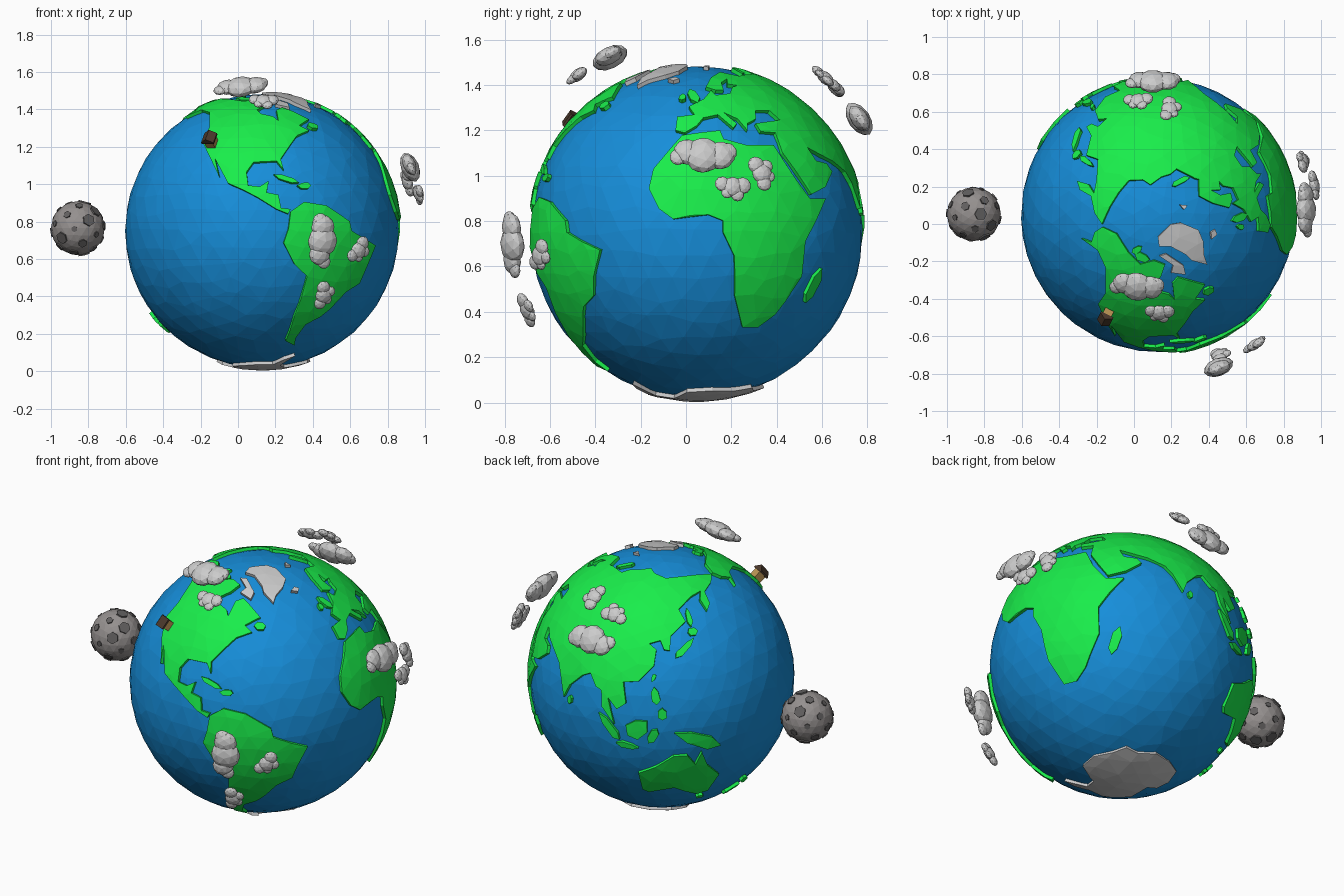
import bpy, bmesh, math, random
from mathutils import Vector, Matrix
from mathutils.geometry import delaunay_2d_cdt

if "Cube" in bpy.data.objects:
    bpy.data.objects.remove(bpy.data.objects["Cube"])

random.seed(4)
C = Vector((0.128, 0.047, 0.75))          # globe centre
R_SEA, R_LAND, R_BASE = 0.732, 0.748, 0.715


def material(name, *rgb):
    m = bpy.data.materials.new(name)
    m.diffuse_color = (*rgb, 1)
    m.use_nodes = True
    m.node_tree.nodes["Principled BSDF"].inputs["Base Color"].default_value = m.diffuse_color
    return m


GREEN = material("grass", 0.01, 0.85, 0.07)
BLUE = material("water", 0.008, 0.27, 0.70)
ROCK = material("moon_rock", 0.30, 0.28, 0.275)
DARK = material("crater_rock", 0.12, 0.115, 0.115)
ROOF = material("dark_wood", 0.07, 0.04, 0.025)
WOOD = material("light_wood", 0.50, 0.30, 0.09)


def finish(name, bm, mat=None):
    me = bpy.data.meshes.new(name)
    bm.to_mesh(me)
    bm.free()
    ob = bpy.data.objects.new(name, me)
    bpy.context.collection.objects.link(ob)
    if mat:
        me.materials.append(mat)
    return ob


def direction(lon, lat):
    a, b = math.radians(lon), math.radians(lat)
    return Vector((math.cos(b) * math.cos(a), math.cos(b) * math.sin(a), math.sin(b)))


def frame(n):
    e = Vector((0, 0, 1)).cross(n)
    e = e.normalized() if e.length > 1e-3 else Vector((1, 0, 0))
    return e, n.cross(e)


def add_patch(bm, outline):
    """Raised patch on the globe from a (lon, lat) coastline."""
    dirs = [direction(*p) for p in outline]
    c = sum(dirs, Vector()).normalized()
    e, n = frame(c)

    def flat(d):
        t = Vector((d.dot(e), d.dot(n)))
        return t.normalized() * math.acos(max(-1, min(1, d.dot(c)))) if t.length else t

    def ball(p):
        r = p.length
        t = (e * p.x + n * p.y) / r if r else e
        return c * math.cos(r) + t * math.sin(r)

    pts, flats = [], [flat(d) for d in dirs]
    for a, b in zip(flats, flats[1:] + flats[:1]):
        k = max(1, round((b - a).length / 0.16))
        pts += [a.lerp(b, i / k) for i in range(k)]
    edges = [(i, (i + 1) % len(pts)) for i in range(len(pts))]
    x0, x1 = min(p.x for p in pts), max(p.x for p in pts)
    y0, y1 = min(p.y for p in pts), max(p.y for p in pts)
    s = 0.13
    for j in range(int((y1 - y0) / s) + 1):
        for i in range(int((x1 - x0) / s) + 1):
            pts.append(Vector((x0 + s * (i + 0.5 * (j % 2) + random.uniform(0.1, 0.5)),
                               y0 + s * (j + random.uniform(0.3, 0.7)))))
    out = delaunay_2d_cdt(pts, edges, [], 1, 1e-5)
    used = sorted({i for f in out[2] for i in f})
    tops = {i: bm.verts.new(C + ball(out[0][i]) * R_LAND) for i in used}
    faces = [bm.faces.new([tops[i] for i in f]) for f in out[2]]
    low = {}
    for ed in {ed for f in faces for ed in f.edges if ed.is_boundary}:
        lp = ed.link_loops[0]
        a, b = lp.vert, lp.link_loop_next.vert
        for v in (a, b):
            if v not in low:
                low[v] = bm.verts.new(C + (v.co - C) * (R_BASE / R_LAND))
        bm.faces.new((b, a, low[a], low[b]))


def land(name, outlines, mat=None):
    bm = bmesh.new()
    for o in outlines:
        add_patch(bm, o)
    return finish(name, bm, mat)


# ocean: irregular faceted ball
bm = bmesh.new()
bmesh.ops.create_icosphere(bm, subdivisions=4, radius=1)
for v in bm.verts:
    v.co = C + (v.co + Vector([random.uniform(-0.03, 0.03) for _ in range(3)])).normalized() * R_SEA
finish("ocean", bm, BLUE)

# continents
land("north_america", [[
    (-168, 66), (-156, 71), (-128, 70), (-110, 68), (-95, 71), (-82, 69), (-87, 64), (-94, 60),
    (-91, 57), (-82, 55), (-79, 52), (-78, 60), (-72, 62), (-65, 59), (-56, 53), (-66, 49),
    (-61, 46), (-70, 43), (-76, 37), (-81, 31), (-80, 26), (-83, 30), (-94, 29.5), (-97, 25),
    (-96, 19), (-91, 18.5), (-87, 21), (-88, 16), (-83, 15), (-82, 9.5), (-78, 9), (-79, 7),
    (-84, 9), (-92, 14), (-105, 20), (-113, 31), (-109.5, 23), (-117, 33), (-124, 40),
    (-124, 48), (-135, 58), (-150, 60), (-163, 55), (-158, 59), (-165, 62)]], GREEN)
land("south_america", [[
    (-78, 8), (-72, 12), (-62, 10.5), (-51, 4), (-50, 0), (-35, -6), (-39, -15), (-41, -22),
    (-48, -26), (-54, -34), (-58, -38), (-65, -42), (-68, -50), (-66, -55), (-74, -52),
    (-73, -38), (-70, -19), (-76, -14), (-81, -5), (-79, 1)]], GREEN)
land("africa", [[
    (-6, 35), (10, 37), (11, 33.5), (20, 31), (32, 31), (37, 20), (43, 11.5), (51, 11.5),
    (40, -3), (40, -15), (35, -24), (32, -29), (26, -34), (19, -34), (14, -22), (13, -8),
    (9, 0), (9, 4), (4, 6), (-8, 4.5), (-13, 8), (-17, 15), (-16, 22), (-10, 30)]], GREEN)
north_coast = [
    (-9, 37), (-9, 43), (-1, 44), (-4, 48), (4, 52), (9, 57), (11, 54), (20, 55), (24, 59),
    (29, 60), (22, 61), (25, 65), (18, 62), (17, 57), (12, 57), (6, 59), (12, 66), (25, 71),
    (41, 67), (45, 68), (68, 69), (73, 72), (85, 74), (104, 77), (113, 74), (130, 71),
    (150, 71), (170, 69.5), (189, 66), (178, 63), (164, 60), (162, 54), (157, 51), (156, 57),
    (161, 61), (150, 59.5), (137, 54), (140, 48), (130, 42)]
south_coast = [
    (129, 35.5), (126, 36), (124, 40), (118, 38.5), (122, 36), (121, 29), (114, 22), (107, 21),
    (109, 12), (105, 9), (100.5, 13.5), (104, 2), (98, 9), (97, 16), (94, 17), (90, 22),
    (86, 20), (80, 14), (77.5, 8), (73, 17), (70, 21), (62, 25), (56, 27), (49, 30), (51, 25),
    (57, 24), (59, 21), (52, 15.5), (44, 13), (39, 21), (35, 28), (35, 36), (28, 36.5),
    (27, 40), (41, 41.5), (38, 46), (30, 46), (28, 42), (23, 40), (22, 37), (19, 42), (13, 45),
    (18, 40), (16, 38), (10, 44), (3, 42.5), (0, 39), (-5, 36)]
land("eurasia", [north_coast + south_coast], GREEN)
land("australia", [[
    (114, -22), (122, -18), (130, -12), (136, -12), (140, -17.5), (142.5, -11), (146, -19),
    (153, -26), (150, -37), (144, -38.5), (137, -35), (131, -31.5), (118, -35), (115, -33)]], GREEN)

# polar ice
land("greenland_ice", [
    [(-45, 60), (-53, 66), (-55, 70), (-68, 76), (-88, 77), (-90, 81), (-70, 83), (-35, 83.5),
     (-18, 80), (-20, 72), (-30, 68), (-41, 64)],
    [(-65, 62), (-77, 65), (-73, 68), (-88, 73), (-78, 73.5), (-63, 66)],
    [(-24, 65), (-18, 63.5), (-14, 65), (-18, 66.5)], [(12, 79), (18, 77), (26, 80)]])
land("antarctic_ice", [[
    (-58, -63.5), (-62, -74), (-40, -78), (-28, -76), (-10, -70.5), (15, -69), (40, -69), (55, -66.5),
    (70, -69), (90, -66.5), (115, -66.5), (135, -66), (155, -69), (168, -73), (165, -78),
    (195, -78), (215, -75), (245, -74), (260, -73), (285, -73), (294, -67)]])

# islands: lon, lat, length, width, angle of the long side from east
islands = [
    (47, -19, 14, 5, 72), (102, 0, 16, 4, -48), (110, -7.5, 10, 3, -8), (114, 1, 11, 9, 40),
    (141, -5, 21, 7, -22), (121, -2, 8, 4, 60), (122, 16, 8, 4, 100), (125, 8, 6, 5, 90),
    (137, 36, 14, 3.5, 42), (143, 43, 5, 4, 0), (143, 50, 9, 2.5, 90), (121, 24, 4, 2, 70),
    (170, -44, 10, 3, 45), (176, -38.5, 8, 4, 130), (-2, 54, 9, 4, 110), (-8, 53, 4, 3, 90),
    (-79, 22, 11, 2.5, -20), (-71, 19, 6, 3, 0), (-110, 71, 7, 4, 0), (-121, 73, 5, 3, 60),
    (57, 73, 10, 2.5, 60), (147, -42, 4, 3, 0), (81, 7.5, 4, 2.5, 90), (-56, 49, 5, 4, 0)]
shapes = []
for lon, lat, length, width, ang in islands:
    a, pts = math.radians(ang), []
    for k in range(6):
        t, w = k * math.pi / 3, random.uniform(0.8, 1.1) / 2
        u, v = length * w * math.cos(t), width * w * math.sin(t)
        pts.append((lon + (u * math.cos(a) - v * math.sin(a)) / math.cos(math.radians(lat)),
                    lat + u * math.sin(a) + v * math.cos(a)))
    shapes.append(pts)
land("islands", shapes, GREEN)

# clouds: flattened puffs lying parallel to the ground (along, across, radius)
BIG = [(0, 0, .083), (-.07, .015, .06), (.075, 0, .066), (-.11, -.01, .038), (.105, .015, .045)]
SMALL = [(0, 0, .046), (-.045, .012, .034), (.045, .008, .038), (.022, -.034, .03), (-.025, -.026, .026)]


def cloud(name, centre, along, puffs):
    n = (Vector(centre) - C).normalized()
    u = Vector(along)
    u = (u - n * u.dot(n)).normalized()
    v = n.cross(u)
    rot = Matrix((u, v, n)).transposed().to_4x4()
    bm = bmesh.new()
    for a, b, r in puffs:
        m = Matrix.Translation(Vector(centre) + u * a + v * b) @ rot @ Matrix.Diagonal((r, r, r * 0.58, 1))
        bmesh.ops.create_icosphere(bm, subdivisions=2, radius=1, matrix=m)
    finish(name, bm)


cloud("cloud_north", (0.015, -0.335, 1.52), (1, 0, 0), BIG)
cloud("cloud_north_small", (0.135, -0.475, 1.445), (1, 0, 0), SMALL)
cloud("cloud_south", (0.452, -0.765, 0.695), (0, 0, 1), BIG)
cloud("cloud_south_small_a", (0.645, -0.645, 0.645), (1, 0, 0.9), SMALL)
cloud("cloud_south_small_b", (0.457, -0.70, 0.405), (0, 0, 1), SMALL)
cloud("cloud_east", (0.92, 0.075, 1.09), (0, 1, 0), BIG)
cloud("cloud_east_small_a", (0.905, 0.335, 1.01), (0, -0.4, 1), SMALL)
cloud("cloud_east_small_b", (0.965, 0.205, 0.95), (0, 1, 0), SMALL)
cloud("cloud_back", (0.10, 0.763, 1.25), (1, 0, 0), BIG)
cloud("cloud_back_small_a", (0.02, 0.66, 1.385), (1, 0, 0), SMALL)
cloud("cloud_back_small_b", (0.19, 0.615, 1.43), (0.2, 1, -0.7), SMALL)

# moon with hexagonal craters
M = Vector((-0.856, 0.053, 0.765))
bm = bmesh.new()
bmesh.ops.create_icosphere(bm, subdivisions=3, radius=0.144, matrix=Matrix.Translation(M))
finish("moon", bm, ROCK)
bm = bmesh.new()
for i in range(30):
    z = 1 - (2 * i + 1) / 30
    d = direction(i * 137.5, math.degrees(math.asin(z)))
    r = random.choice((0.017, 0.021, 0.025, 0.034))
    m = Matrix.Translation(M + d * 0.137) @ d.to_track_quat('Z', 'Y').to_matrix().to_4x4()
    bmesh.ops.create_cone(bm, cap_ends=True, segments=6, radius1=r, radius2=r, depth=0.02, matrix=m)
finish("moon_craters", bm, DARK)

# little cabin standing on the land
d = Vector((-0.283, -0.555, 0.498)).normalized()
e, n = frame(d)
base = Matrix.Translation(C + d * 0.74) @ Matrix((e, n, d)).transposed().to_4x4()
bm = bmesh.new()
bmesh.ops.create_cube(bm, size=1, matrix=base @ Matrix.Translation((0, 0, 0.027)) @ Matrix.Diagonal((0.05, 0.054, 0.054, 1)))
finish("cabin_walls", bm, WOOD)
bm = bmesh.new()
prof = [(-0.037, 0.048), (0.037, 0.048), (0.037, 0.058), (0, 0.085), (-0.037, 0.058)]
f = bm.faces.new([bm.verts.new(base @ Vector((x, -0.034, z))) for x, z in prof])
ex = bmesh.ops.extrude_face_region(bm, geom=[f], use_keep_orig=True)
bmesh.ops.translate(bm, verts=[g for g in ex["geom"] if isinstance(g, bmesh.types.BMVert)], vec=n * 0.066)
bmesh.ops.recalc_face_normals(bm, faces=bm.faces)
finish("cabin_roof", bm, ROOF)
